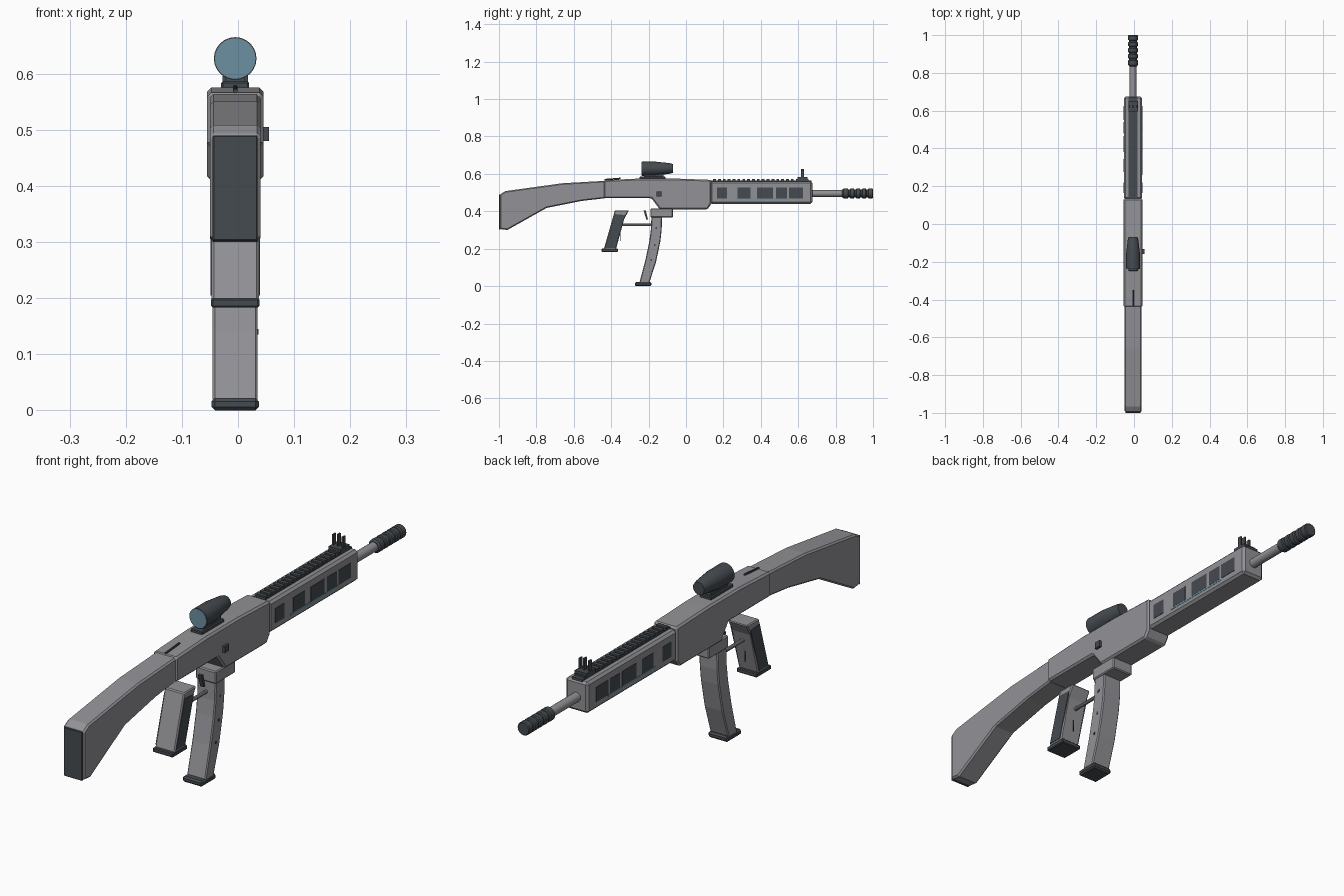
import bpy, bmesh, math
from mathutils import Vector, Matrix

if "Cube" in bpy.data.objects:
    bpy.data.objects.remove(bpy.data.objects["Cube"])

CX = -0.005  # centre line of the body


def material(name, rgb):
    m = bpy.data.materials.new(name)
    m.diffuse_color = (*rgb, 1)
    m.use_nodes = True
    m.node_tree.nodes["Principled BSDF"].inputs["Base Color"].default_value = m.diffuse_color
    return m


GREY = material("body grey", (0.29, 0.29, 0.31))
DARK = material("dark grey", (0.06, 0.07, 0.08))
BLUE = material("lens blue", (0.15, 0.28, 0.36))


def finish(name, bm, mat, bevel=0.0, smooth=False):
    bmesh.ops.recalc_face_normals(bm, faces=bm.faces)
    me = bpy.data.meshes.new(name)
    bm.to_mesh(me)
    bm.free()
    me.materials.append(mat)
    ob = bpy.data.objects.new(name, me)
    bpy.context.collection.objects.link(ob)
    if bevel:
        mod = ob.modifiers.new("Bevel", "BEVEL")
        mod.width, mod.segments, mod.angle_limit = bevel, 1, math.radians(50)
    if smooth:
        bpy.ops.object.select_all(action="DESELECT")
        ob.select_set(True)
        bpy.context.view_layer.objects.active = ob
        bpy.ops.object.shade_smooth_by_angle(angle=math.radians(35))
    return ob


def extrude(name, profile, x0, x1, mat, bevel=0.0):
    """Side profile of (y, z) points, extruded across x."""
    bm = bmesh.new()
    face = bm.faces.new([bm.verts.new((x0, y, z)) for y, z in profile])
    out = bmesh.ops.extrude_face_region(bm, geom=[face])["geom"]
    moved = [v for v in out if isinstance(v, bmesh.types.BMVert)]
    bmesh.ops.translate(bm, verts=moved, vec=(x1 - x0, 0, 0))
    return finish(name, bm, mat, bevel)


def box(name, x, y, z, mat, bevel=0.0):
    return extrude(name, [(y[0], z[0]), (y[1], z[0]), (y[1], z[1]), (y[0], z[1])],
                   x[0], x[1], mat, bevel)


def lathe(name, stations, mat, sides=24):
    """Rings of (y, z centre, radius) joined along y, capped at both ends."""
    bm = bmesh.new()
    rings = []
    for y, zc, r in stations:
        angles = [2 * math.pi * i / sides for i in range(sides)]
        rings.append([bm.verts.new((CX + r * math.cos(a), y, zc + r * math.sin(a))) for a in angles])
    for a, b in zip(rings, rings[1:]):
        for i in range(sides):
            j = (i + 1) % sides
            bm.faces.new((a[i], a[j], b[j], b[i]))
    bm.faces.new(rings[0])
    bm.faces.new(rings[-1])
    return finish(name, bm, mat, smooth=True)


def rod(name, a, b, r, mat):
    a, b = Vector(a), Vector(b)
    bm = bmesh.new()
    rot = (b - a).to_track_quat("Z", "Y").to_matrix().to_4x4()
    bmesh.ops.create_cone(bm, cap_ends=True, segments=10, radius1=r, radius2=r,
                          depth=(b - a).length, matrix=Matrix.Translation((a + b) / 2) @ rot)
    return finish(name, bm, mat, smooth=True)


# Stock and butt pad
extrude("stock", [(-0.996, 0.305), (-0.955, 0.30), (-0.745, 0.418), (-0.56, 0.455), (-0.43, 0.47),
                  (-0.43, 0.563), (-0.66, 0.55), (-0.965, 0.508), (-0.996, 0.49)],
        -0.05, 0.04, GREY, 0.006)
box("butt_pad", (-0.045, 0.035), (-1.0, -0.992), (0.302, 0.49), DARK, 0.002)

# Receiver, its rear strip and side button
extrude("receiver", [(-0.44, 0.47), (-0.185, 0.47), (-0.14, 0.41), (0.115, 0.41), (0.135, 0.44),
                     (0.135, 0.568), (-0.06, 0.575), (-0.25, 0.575), (-0.44, 0.566)],
        -0.055, 0.045, GREY, 0.007)
rod("rear_strip", (CX, -0.435, 0.569), (CX, -0.35, 0.576), 0.004, DARK)
box("side_button", (0.04, 0.055), (-0.158, -0.132), (0.48, 0.505), DARK)

# Handguard with dark windows and blue strip on both sides
box("handguard", (-0.053, 0.043), (0.13, 0.675), (0.44, 0.56), GREY, 0.009)
windows = [(0.165, 0.22), (0.275, 0.345), (0.38, 0.465), (0.48, 0.54), (0.55, 0.625)]
for side in (-1, 1):
    x = CX + side * 0.048
    for i, span in enumerate(windows):
        box(f"window_{i}", (x - 0.0015, x + 0.0015), span, (0.469, 0.526), DARK)
    box("blue_strip", (x - 0.001, x + 0.001), (0.26, 0.55), (0.462, 0.469), BLUE)

# Top rail with teeth
box("top_rail", (-0.028, 0.018), (0.135, 0.67), (0.555, 0.565), DARK)
for i in range(20):
    y = 0.145 + i * 0.026
    box("rail_tooth", (-0.026, 0.016), (y, y + 0.015), (0.564, 0.572), DARK)

# Front sight
box("sight_base", (-0.03, 0.02), (0.595, 0.65), (0.565, 0.582), DARK)
for dx, top in ((-0.02, 0.622), (0, 0.627), (0.02, 0.622)):
    box("sight_post", (CX + dx - 0.003, CX + dx + 0.003), (0.614, 0.63), (0.58, top), DARK)

# Barrel and ribbed muzzle
lathe("barrel", [(0.66, 0.495, 0.018), (0.85, 0.495, 0.018)], GREY, 16)
stations = [(0.835, 0.495, 0.02), (0.842, 0.495, 0.026)]
for i in range(4):
    y = 0.865 + i * 0.032
    stations += [(y, 0.495, 0.026), (y + 0.003, 0.495, 0.021),
                 (y + 0.011, 0.495, 0.021), (y + 0.014, 0.495, 0.026)]
stations += [(0.996, 0.495, 0.026), (1.0, 0.495, 0.023)]
lathe("muzzle", stations, DARK, 16)

# Scope, lens and mount
lathe("scope", [(-0.235, 0.627, 0.038), (-0.16, 0.628, 0.037), (-0.085, 0.629, 0.028),
                (-0.07, 0.629, 0.024)], DARK)
lathe("lens", [(-0.237, 0.627, 0.036), (-0.233, 0.627, 0.036)], BLUE)
box("scope_mount", (-0.03, 0.02), (-0.248, -0.11), (0.57, 0.586), DARK, 0.003)
box("scope_foot", (-0.022, 0.012), (-0.225, -0.12), (0.584, 0.605), DARK)

# Magazine well, curved magazine, rivets and base
box("magazine_well", (-0.049, 0.039), (-0.19, -0.07), (0.367, 0.415), GREY, 0.004)
extrude("magazine", [(-0.185, 0.37), (-0.188, 0.30), (-0.196, 0.24), (-0.217, 0.14), (-0.25, 0.015),
                     (-0.197, 0.015), (-0.16, 0.13), (-0.137, 0.24), (-0.13, 0.30), (-0.128, 0.37)],
        -0.045, 0.035, GREY, 0.004)
for y, z in ((-0.16, 0.31), (-0.167, 0.22), (-0.185, 0.14)):
    box("rivet", (0.034, 0.0365), (y - 0.004, y + 0.004), (z - 0.005, z + 0.005), DARK)
box("magazine_base", (-0.047, 0.037), (-0.273, -0.185), (0.0, 0.022), DARK, 0.006)

# Pistol grip with dark side panels and base
extrude("grip", [(-0.44, 0.195), (-0.375, 0.195), (-0.33, 0.36), (-0.305, 0.405), (-0.38, 0.405)],
        -0.047, 0.037, GREY, 0.004)
for side in (-1, 1):
    x = CX + side * 0.042
    extrude("grip_panel", [(-0.433, 0.205), (-0.378, 0.205), (-0.325, 0.38), (-0.38, 0.385)],
            x - 0.002, x + 0.002, DARK)
box("grip_base", (-0.048, 0.038), (-0.452, -0.363), (0.183, 0.2), DARK, 0.003)

# Trigger and guard bar
extrude("trigger", [(-0.227, 0.405), (-0.215, 0.405), (-0.203, 0.355), (-0.212, 0.355)],
        CX - 0.008, CX + 0.008, DARK)
rod("guard_bar", (CX, -0.345, 0.327), (CX, -0.17, 0.327), 0.007, GREY)
rod("guard_wire", (CX, -0.352, 0.24), (CX, -0.352, 0.33), 0.002, DARK)
